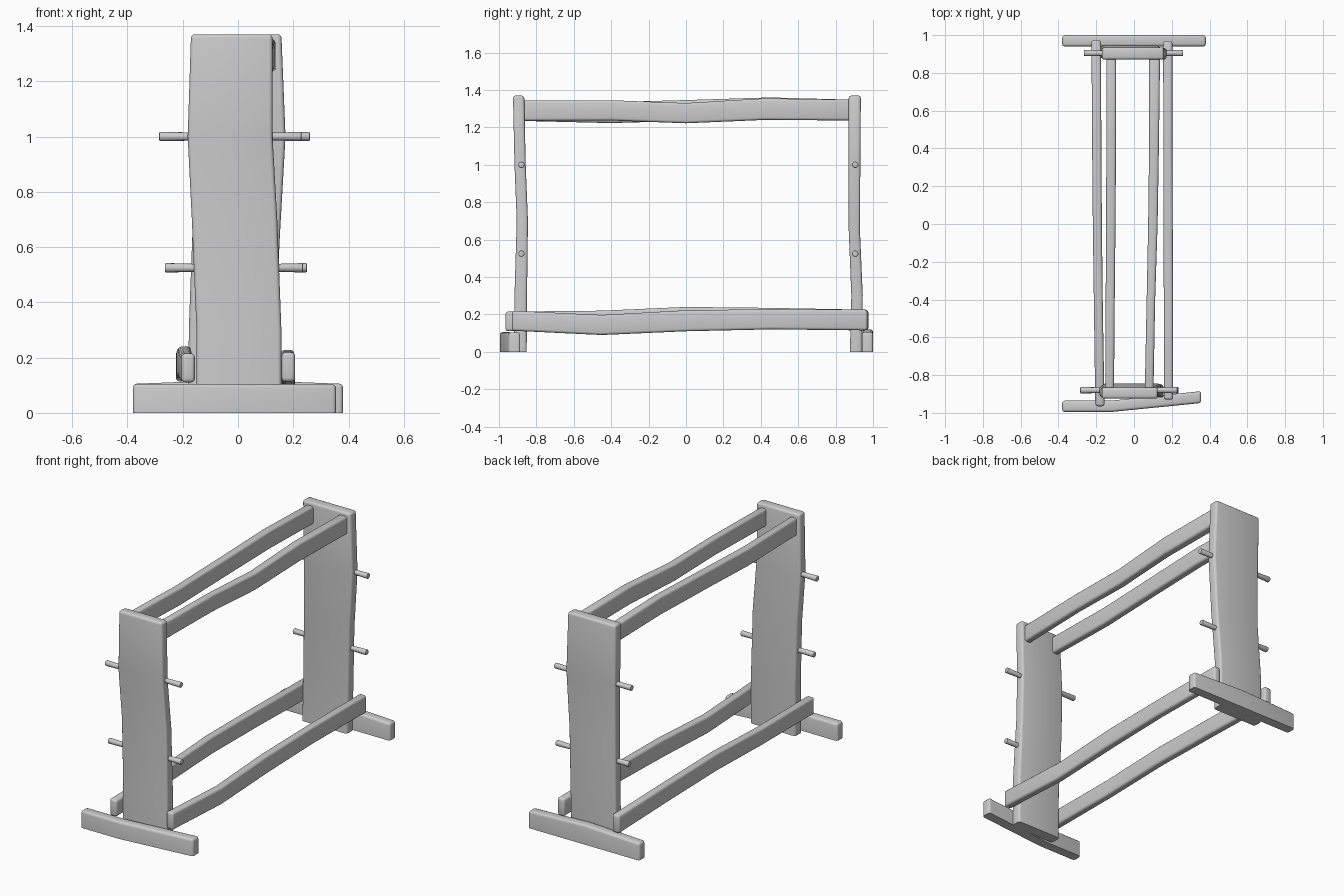
import bpy
import bmesh
import math
from mathutils import Matrix, Vector

cube = bpy.data.objects.get("Cube")
if cube:
    bpy.data.objects.remove(cube, do_unlink=True)

grey = bpy.data.materials.new("plain grey")
grey.use_nodes = True
COLOUR = (0.6, 0.6, 0.6, 1)
grey.diffuse_color = COLOUR
grey.node_tree.nodes["Principled BSDF"].inputs["Base Color"].default_value = COLOUR


def finish(name, bm):
    """Turn a bmesh into a smooth shaded object."""
    bmesh.ops.recalc_face_normals(bm, faces=bm.faces)
    mesh = bpy.data.meshes.new(name)
    bm.to_mesh(mesh)
    bm.free()
    mesh.materials.append(grey)
    obj = bpy.data.objects.new(name, mesh)
    bpy.context.collection.objects.link(obj)
    bpy.ops.object.select_all(action="DESELECT")
    obj.select_set(True)
    bpy.context.view_layer.objects.active = obj
    bpy.ops.object.shade_smooth_by_angle(angle=math.radians(40))


def plank(name, axis, stations, bevel=0.014):
    """Warped plank: each station is (position, a min, a max, b min, b max)."""
    bm = bmesh.new()
    rings = []
    for t, a0, a1, b0, b1 in stations:
        ring = []
        for a, b in ((a0, b0), (a1, b0), (a1, b1), (a0, b1)):
            co = {"x": (t, a, b), "y": (a, t, b), "z": (a, b, t)}[axis]
            ring.append(bm.verts.new(co))
        rings.append(ring)
    for low, high in zip(rings, rings[1:]):
        for i in range(4):
            j = (i + 1) % 4
            bm.faces.new((low[i], low[j], high[j], high[i]))
    bm.faces.new(rings[0])
    bm.faces.new(rings[-1])
    bmesh.ops.recalc_face_normals(bm, faces=bm.faces)
    sharp = [e for e in bm.edges if e.calc_face_angle(0) > math.radians(45)]
    bmesh.ops.bevel(bm, geom=sharp, offset=bevel, segments=3, profile=0.5,
                    affect="EDGES", clamp_overlap=True)
    # Saw off anything below the floor, leaving a flat underside
    cut = bmesh.ops.bisect_plane(bm, geom=bm.verts[:] + bm.edges[:] + bm.faces[:],
                                 plane_co=(0, 0, 0), plane_no=(0, 0, 1), clear_inner=True)
    rim = [g for g in cut["geom_cut"] if isinstance(g, bmesh.types.BMEdge)]
    if rim:
        bmesh.ops.holes_fill(bm, edges=rim)
    finish(name, bm)


# Upright end boards
plank("front_upright", "z", [
    (-0.05, -0.15, 0.157, -0.92, -0.852), (0.3, -0.15, 0.157, -0.917, -0.85),
    (0.7, -0.167, 0.142, -0.905, -0.845), (1.0, -0.182, 0.125, -0.917, -0.857),
    (1.37, -0.17, 0.125, -0.925, -0.865)])
plank("back_upright", "z", [
    (-0.05, -0.18, 0.13, 0.875, 0.94), (0.3, -0.178, 0.135, 0.884, 0.945),
    (0.65, -0.165, 0.152, 0.87, 0.93), (1.0, -0.165, 0.172, 0.87, 0.932),
    (1.37, -0.17, 0.157, 0.87, 0.935)])

# Feet across the ends
plank("front_foot", "x", [
    (-0.38, -0.995, -0.935, -0.05, 0.105), (-0.12, -0.995, -0.935, -0.05, 0.105),
    (0.355, -0.948, -0.885, -0.05, 0.103)])
plank("back_foot", "x", [
    (-0.38, 0.94, 1.0, -0.05, 0.105), (0, 0.94, 1.0, -0.05, 0.12),
    (0.38, 0.94, 1.0, -0.05, 0.105)])

# Upper rails between the boards
plank("upper_left_rail", "y", [
    (-0.89, 0.057, 0.103, 1.235, 1.345), (-0.4, 0.067, 0.112, 1.237, 1.345),
    (0, 0.075, 0.125, 1.222, 1.33), (0.42, 0.08, 0.132, 1.24, 1.355),
    (0.89, 0.08, 0.138, 1.237, 1.348)])
plank("upper_right_rail", "y", [
    (-0.89, -0.152, -0.106, 1.235, 1.345), (-0.4, -0.15, -0.102, 1.223, 1.335),
    (0, -0.148, -0.098, 1.235, 1.346), (0.45, -0.146, -0.095, 1.245, 1.36),
    (0.89, -0.146, -0.094, 1.237, 1.348)])

# Lower rails along the outside of the boards
plank("lower_left_rail", "y", [
    (-0.93, 0.158, 0.207, 0.113, 0.22), (-0.45, 0.158, 0.207, 0.09, 0.197),
    (0, 0.156, 0.205, 0.11, 0.222), (0.45, 0.156, 0.203, 0.12, 0.228),
    (0.97, 0.154, 0.203, 0.115, 0.225)])
plank("lower_right_rail", "y", [
    (-0.965, -0.205, -0.156, 0.11, 0.215), (-0.45, -0.212, -0.165, 0.115, 0.22),
    (0, -0.218, -0.17, 0.13, 0.24), (0.45, -0.222, -0.173, 0.125, 0.235),
    (0.975, -0.225, -0.175, 0.113, 0.225)])


def peg(name, root, tip, y, z):
    """Slightly flared round peg reaching sideways out of a board."""
    bm = bmesh.new()
    turn = Matrix.Rotation(math.copysign(math.pi / 2, tip), 4, "Y")
    place = Matrix.Translation(Vector(((root + tip) / 2, y, z))) @ turn
    bmesh.ops.create_cone(bm, cap_ends=True, segments=16, radius1=0.013, radius2=0.017,
                          depth=abs(tip - root), matrix=place)
    end = [e for e in bm.edges if all(abs(v.co.x - tip) < 0.001 for v in e.verts)]
    bmesh.ops.bevel(bm, geom=end, offset=0.005, segments=2, profile=0.5, affect="EDGES")
    finish(name, bm)


# Pegs on both edges of each board
for end, y, rows in (("front", -0.88, (("upper", 1.0, -0.285, 0.23), ("lower", 0.525, -0.265, 0.235))),
                     ("back", 0.905, (("upper", 1.0, -0.265, 0.26), ("lower", 0.525, -0.25, 0.25)))):
    for row, z, right_tip, left_tip in rows:
        peg(f"{end}_{row}_right_peg", -0.1, right_tip, y, z)
        peg(f"{end}_{row}_left_peg", 0.1, left_tip, y, z)
